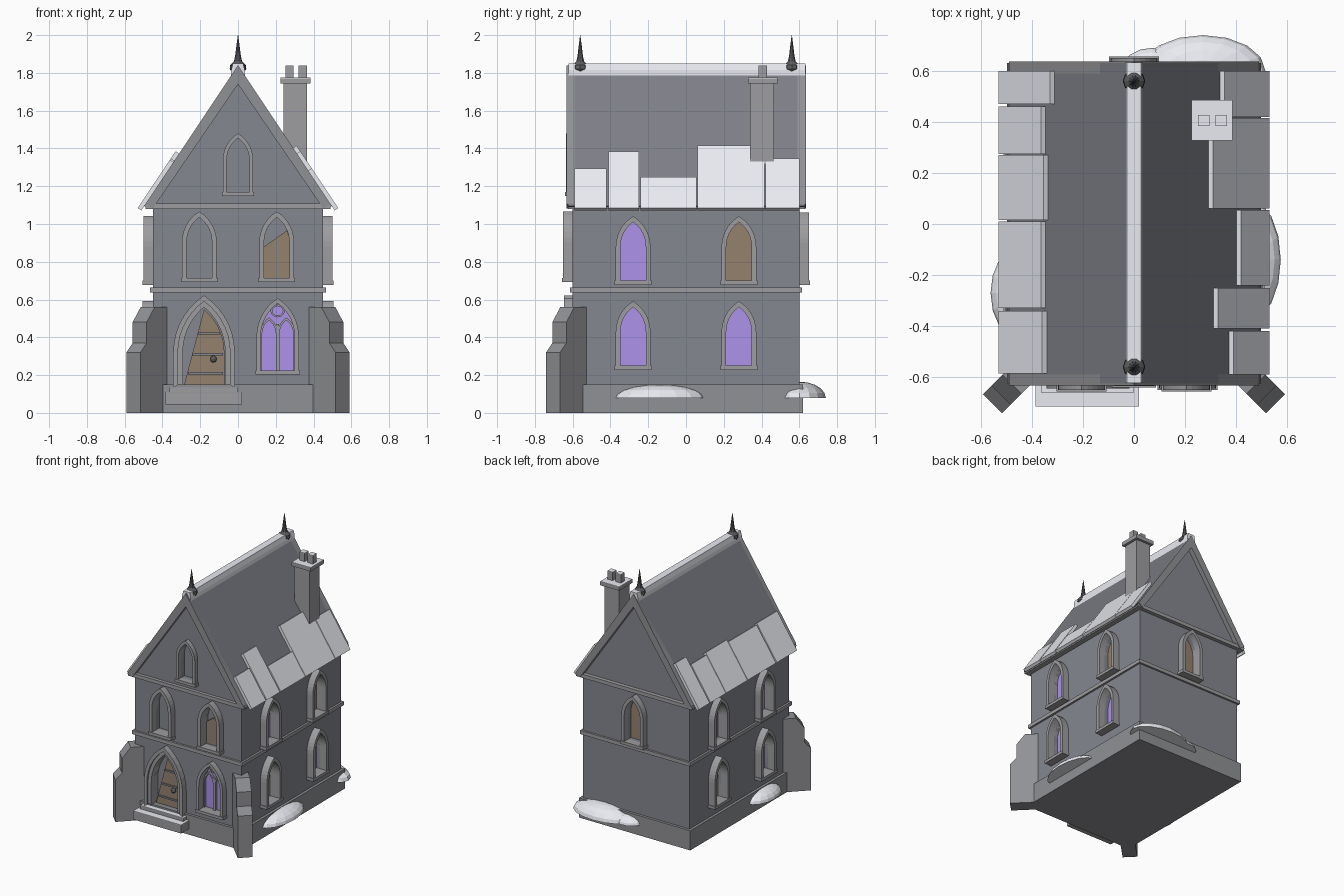
import bpy, bmesh
from math import pi, sin, cos, asin, radians
from mathutils import Matrix

if "Cube" in bpy.data.objects:
    bpy.data.objects.remove(bpy.data.objects["Cube"])

I = Matrix.Identity(4)


def material(name, rgb):
    m = bpy.data.materials.new(name)
    m.diffuse_color = (*rgb, 1)
    m.use_nodes = True
    m.node_tree.nodes["Principled BSDF"].inputs["Base Color"].default_value = m.diffuse_color
    return m


PURPLE = material("violet_glass", (0.42, 0.29, 0.83))
WOOD = material("old_wood", (0.30, 0.22, 0.155))
WALL = material("wall_stone", (0.235, 0.245, 0.28))
TRIM = material("trim_stone", (0.34, 0.34, 0.355))
BASE = material("base_stone", (0.28, 0.285, 0.30))
SLATE = material("roof_slate", (0.205, 0.21, 0.24))
SNOW = material("snow", (0.82, 0.83, 0.88))
IRON = material("dark_iron", (0.11, 0.11, 0.12))


def finish(bm, name, M=I, mat=TRIM):
    bm.transform(M)
    bmesh.ops.recalc_face_normals(bm, faces=bm.faces)
    me = bpy.data.meshes.new(name)
    bm.to_mesh(me)
    bm.free()
    ob = bpy.data.objects.new(name, me)
    bpy.context.collection.objects.link(ob)
    me.materials.append(mat)
    return ob


def thicken(bm, faces, depth):
    r = bmesh.ops.extrude_face_region(bm, geom=faces, use_keep_orig=True)
    vs = [v for v in r["geom"] if isinstance(v, bmesh.types.BMVert)]
    bmesh.ops.translate(bm, verts=vs, vec=(0, depth, 0))


def prism(name, pts, y0, y1, M=I, mat=TRIM):
    """Extrude an (x, z) outline from y0 to y1."""
    bm = bmesh.new()
    f = bm.faces.new([bm.verts.new((x, y0, z)) for x, z in pts])
    thicken(bm, [f], y1 - y0)
    return finish(bm, name, M, mat)


def box(name, x0, x1, y0, y1, z0, z1, M=I, mat=TRIM):
    return prism(name, [(x0, z0), (x1, z0), (x1, z1), (x0, z1)], y0, y1, M, mat)


def snowy_box(name, x0, x1, y0, y1, z0, z1):
    """Stone block with a thin white top."""
    box(name, x0, x1, y0, y1, z0, z1 - .004)
    box(name + "_snow", x0, x1, y0, y1, z1 - .004, z1, mat=SNOW)


def band(name, outer, inner, y0, y1, M=I, closed=False):
    """Solid strip between two matching outlines."""
    bm = bmesh.new()
    a = [bm.verts.new((x, y0, z)) for x, z in outer]
    b = [bm.verts.new((x, y0, z)) for x, z in inner]
    n = len(a)
    fs = [bm.faces.new((a[i], a[(i + 1) % n], b[(i + 1) % n], b[i]))
          for i in range(n if closed else n - 1)]
    thicken(bm, fs, y1 - y0)
    return finish(bm, name, M)


def arch(w, z0, zs, za, n=7, u=0):
    """Pointed arch outline, right foot over the apex to the left foot."""
    h = za - zs
    R = (w * w + h * h) / (2 * w)
    t = asin(min(1, h / R))
    right = [(w, z0)] + [(w - R + R * cos(t * i / n), zs + R * sin(t * i / n)) for i in range(n)]
    return ([(x + u, z) for x, z in right] + [(u, za)]
            + [(u - x, z) for x, z in reversed(right)])


def face(side, u):
    """Matrix of a wall spot: local -y points out of the wall."""
    ang, dist = {"front": (0, .6), "right": (90, .45), "back": (180, .6), "left": (-90, .45)}[side]
    return Matrix.Rotation(radians(ang), 4, "Z") @ Matrix.Translation((u, -dist, 0))


# Main walls with gables
walls = prism("walls", [(-.45, .05), (.45, .05), (.45, 1.11), (0, 1.785), (-.45, 1.11)], -.6, .6, mat=WALL)
cutters = []


def window(side, u, z0, za, w=.067, t=.025, out=.05, fill=None):
    """Recessed pointed window with frame, sill and optional infill."""
    M = face(side, u)
    zs = za - w * 1.95
    hole = arch(w, z0, zs, za)
    cutters.append(prism("cutter", hole, -.1, .04, M, WALL))
    band("window_frame", arch(w + t, z0, zs, za + t * 1.25), hole, -out, .04, M)
    box("window_sill", -w - t - .006, w + t + .006, -out - .006, .02, z0 - .022, z0, M)
    if fill == "broken":
        prism("broken_boards", [(-w, z0), (w, z0), (w, .93), (w * .8, .965), (-w, .88)], .02, .041, M, WOOD)
        box("board_gap", -.004, .004, .016, .03, z0, .92, M, WALL)
    elif fill:
        prism("window_infill", hole, .03, .041, M, fill)


# Side windows, two storeys on each flank
for side, s in (("right", 1), ("left", -1)):
    for y in (-.28, .28):
        window(side, s * y, .25, .56, fill=PURPLE, out=.055)
        window(side, s * y, .70, 1.01, fill=WOOD if y > 0 else PURPLE)
# Front and back windows
window("front", -.205, .715, 1.035)
window("front", .205, .715, 1.035, fill="broken")
window("back", 0, .70, 1.03, fill=WOOD)
window("front", 0, 1.17, 1.455, w=.06, t=.02, out=.035)
window("front", .21, .225, .58, w=.09, t=.022, out=.045, fill=PURPLE)

# Tracery of the big front window
M = face("front", .21)
box("mullion", -.008, .008, .01, .035, .225, .47, M)
for u in (-.046, .046):
    band("tracery_arch", arch(.046, .225, .42, .505, u=u), arch(.036, .225, .42, .49, u=u), .012, .035, M)
ring = [(cos(2 * pi * i / 12), sin(2 * pi * i / 12)) for i in range(12)]
band("tracery_ring", [(.038 * x, .54 + .034 * z) for x, z in ring],
     [(.028 * x, .54 + .025 * z) for x, z in ring], .01, .035, M, True)

# Door portal, leaf, straps and knob
M = face("front", -.18)
hole = arch(.112, .15, .32, .56)
mid = arch(.138, .15, .32, .59)
cutters.append(prism("cutter", hole, -.1, .05, M, WALL))
band("door_frame_outer", arch(.163, .13, .32, .622), mid, -.045, .02, M)
band("door_frame_inner", mid, hole, -.03, .05, M)
prism("door", arch(.108, .15, .32, .548)[:9] + [(-.105, .15)], .02, .051, M, WOOD)
for z, left in ((.21, -.085), (.31, -.06), (.42, -.032)):
    box("door_strap", left, .1 if z < .4 else .085, .012, .03, z - .006, z + .006, M, WALL)
bm = bmesh.new()
bmesh.ops.create_uvsphere(bm, u_segments=10, v_segments=6, radius=.018)
finish(bm, "door_knob", M @ Matrix.Translation((.05, .008, .285)), IRON)
snowy_box("lower_step", -.385, .02, -.715, -.6, .045, .11)
snowy_box("upper_step", -.365, .0, -.66, -.6, .11, .137)

# Cut the openings into the walls
for c in cutters:
    m = walls.modifiers.new("opening", "BOOLEAN")
    m.operation, m.solver, m.object = "DIFFERENCE", "EXACT", c
    c.hide_render = True
bpy.context.view_layer.objects.active = walls
for m in list(walls.modifiers):
    bpy.ops.object.modifier_apply(modifier=m.name)
for c in cutters:
    bpy.data.objects.remove(c)

# Plinth, string course and cornice
box("plinth", -.47, .47, -.62, .62, 0, .15, mat=BASE)
box("string_course", -.465, .465, -.615, .615, .637, .665)
box("cornice", -.49, .49, -.625, .63, 1.08, 1.108)


# Roof, bargeboards and ridge
def roof_z(x):
    return 1.84 - 1.5 * x


def chevron(t, e):
    return [(-e, roof_z(e)), (0, 1.84), (e, roof_z(e)), (e - t * .38, roof_z(e) - t * .25),
            (0, 1.84 - t), (-e + t * .38, roof_z(e) - t * .25)]


prism("roof", chevron(.055, .497), -.625, .63, mat=SLATE)
for y0, y1 in ((-.632, -.59), (.59, .636)):
    prism("bargeboard", chevron(.1, .489), y0, y1, mat=BASE)
prism("ridge_cap", [(-.036, 1.785), (.036, 1.785), (.036, 1.815), (.027, 1.85), (-.027, 1.85), (-.036, 1.815)],
      -.622, .632, mat=SNOW)

# Snow slabs along the eaves
nx, nz = .0183, .0122
right = [(-.59, -.42, .39), (-.41, -.25, .33), (-.24, .055, .42), (.06, .415, .31), (.42, .6, .355)]
left = [(-.585, -.34, .36), (-.33, .01, .365), (.015, .27, .355), (.275, .46, .365), (.47, .6, .33)]
for s, rows in ((1, right), (-1, left)):
    for y0, y1, x in rows:
        x -= nx
        o = .512
        prism("eave_slab", [(s * x, roof_z(x)), (s * (x + nx), roof_z(x) + nz),
                            (s * (o + nx), roof_z(o) + nz), (s * o, roof_z(o))], y0, y1, mat=SNOW)

# Chimney
box("chimney", .24, .365, .34, .465, 1.3, 1.75)
snowy_box("chimney_cap", .225, .385, .327, .485, 1.745, 1.775)
for x in (.273, .342):
    snowy_box("chimney_pot", x - .022, x + .022, .383, .428, 1.77, 1.84)

# Ridge finials turned from a profile
prof = [(.03, 1.80), (.044, 1.82), (.041, 1.842), (.022, 1.86), (.015, 1.89), (.009, 1.94), (.001, 2.0)]
for y in (-.56, .56):
    bm = bmesh.new()
    rings = [[bm.verts.new((r * cos(i * pi / 5), r * sin(i * pi / 5), z)) for i in range(10)] for r, z in prof]
    for a, b in zip(rings, rings[1:]):
        for i in range(10):
            bm.faces.new((a[i], a[i - 1], b[i - 1], b[i]))
    bm.faces.new(rings[0])
    bm.faces.new(rings[-1])
    finish(bm, "finial", Matrix.Translation((0, y, 0)), IRON)

# Stepped diagonal corner buttresses
step = [(-.06, 0), (.147, 0), (.147, .32), (.1, .37), (.1, .48), (.04, .56), (-.06, .56)]
for x, a in ((.45, -45), (-.45, -135)):
    prism("buttress", step, -.0525, .0525,
          Matrix.Translation((x, -.6, 0)) @ Matrix.Rotation(radians(a), 4, "Z"), BASE)

# Snow drifts piled against the walls
for x, y, z, rx, ry, rz in ((.27, .6, .08, .245, .14, .085), (.07, .6, .08, .12, .09, .055),
                            (.45, -.14, .078, .125, .24, .072), (-.45, -.27, .078, .112, .18, .07)):
    bm = bmesh.new()
    bmesh.ops.create_uvsphere(bm, u_segments=16, v_segments=10, radius=1)
    bmesh.ops.bisect_plane(bm, geom=bm.verts[:] + bm.edges[:] + bm.faces[:], plane_co=(0, 0, 0),
                           plane_no=(0, 0, 1), clear_inner=True)
    bmesh.ops.holes_fill(bm, edges=[e for e in bm.edges if e.is_boundary])
    finish(bm, "drift", Matrix.Translation((x, y, z)) @ Matrix.Diagonal((rx, ry, rz, 1)), SNOW)
